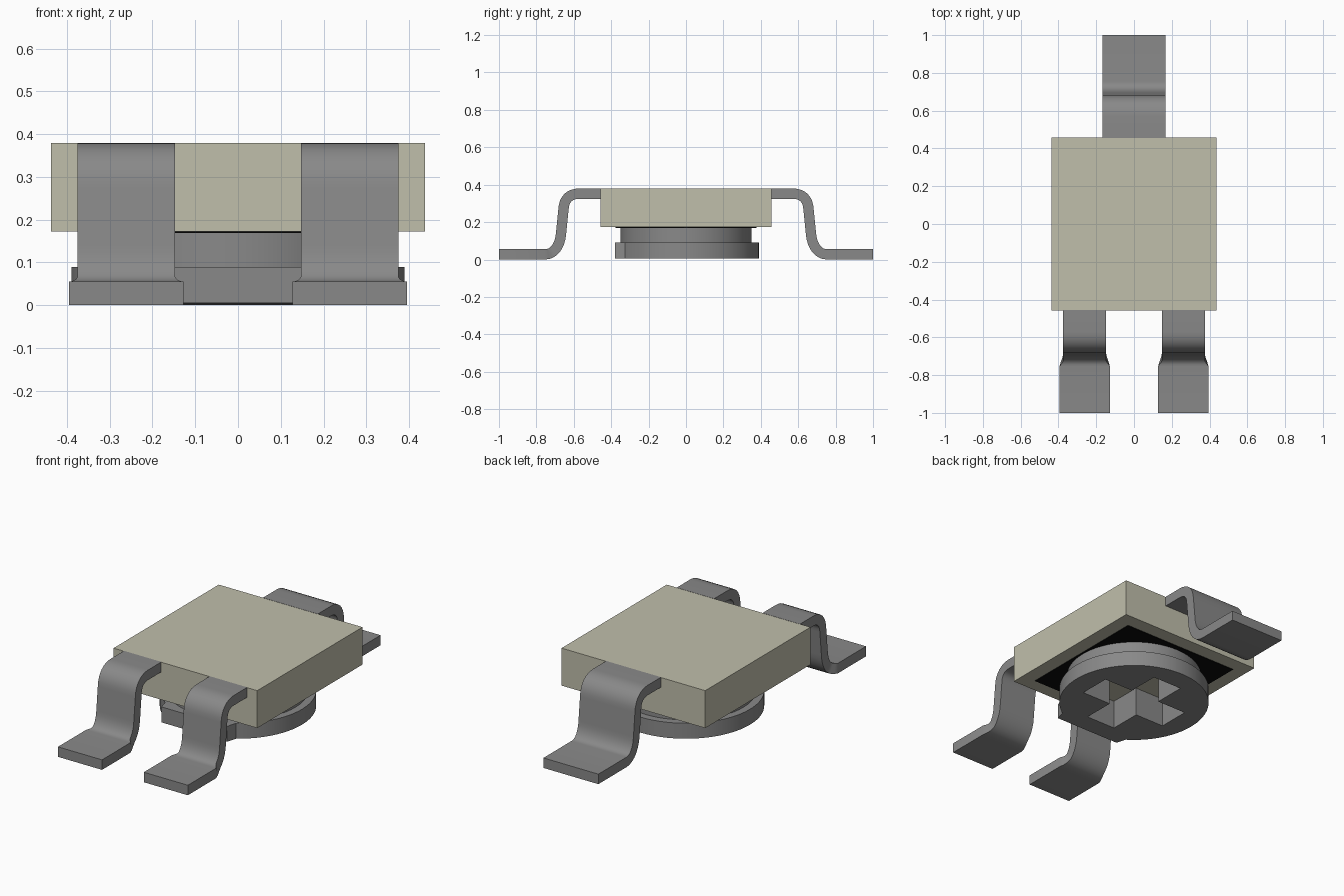
import bpy, bmesh, math
from mathutils import Vector
from mathutils.geometry import interpolate_bezier

cube = bpy.data.objects.get("Cube")
if cube:
    bpy.data.objects.remove(cube, do_unlink=True)


def material(name, rgb):
    m = bpy.data.materials.new(name)
    m.use_nodes = True
    m.diffuse_color = (*rgb, 1)
    bsdf = m.node_tree.nodes["Principled BSDF"]
    bsdf.inputs["Base Color"].default_value = (*rgb, 1)
    bsdf.inputs["Roughness"].default_value = 0.6
    return m


ceramic = material("pale olive", (0.53, 0.52, 0.41))
metal = material("grey metal", (0.25, 0.25, 0.25))
black = material("black", (0.003, 0.003, 0.003))


def finish(bm, name, mat, smooth=True):
    bmesh.ops.recalc_face_normals(bm, faces=bm.faces)
    me = bpy.data.meshes.new(name)
    bm.to_mesh(me)
    bm.free()
    me.materials.append(mat)
    ob = bpy.data.objects.new(name, me)
    bpy.context.collection.objects.link(ob)
    if smooth:
        bpy.ops.object.select_all(action='DESELECT')
        bpy.context.view_layer.objects.active = ob
        ob.select_set(True)
        bpy.ops.object.shade_smooth_by_angle(angle=math.radians(30))
    return ob


def box(name, mat, sx, sy, z0, z1):
    bm = bmesh.new()
    bmesh.ops.create_cube(bm, size=1)
    for v in bm.verts:
        v.co = (v.co.x * sx, v.co.y * sy, z0 + (v.co.z + 0.5) * (z1 - z0))
    return finish(bm, name, mat, smooth=False)


def prism(name, mat, loops, z0, z1):
    """Extrude an outline, with optional hole loops, from z0 to z1."""
    bm = bmesh.new()
    edges = []
    for loop in loops:
        vs = [bm.verts.new((x, y, z0)) for x, y in loop]
        edges += [bm.edges.new((a, b)) for a, b in zip(vs, vs[1:] + vs[:1])]
    bmesh.ops.triangle_fill(bm, edges=edges, use_beauty=True, normal=(0, 0, -1))
    ext = bmesh.ops.extrude_face_region(bm, geom=bm.faces[:], use_keep_orig=True)
    for v in ext["geom"]:
        if isinstance(v, bmesh.types.BMVert):
            v.co.z = z1
    return finish(bm, name, mat)


def arc(r, a0, a1, n):
    return [(r * math.cos(a0 + (a1 - a0) * i / n), r * math.sin(a0 + (a1 - a0) * i / n))
            for i in range(n + 1)]


# Lead centre line in y and z: shelf, bend, leg, bend, foot
T = 0.0275
bend_top = interpolate_bezier(Vector((0.57, 0.3525)), Vector((0.62, 0.3525)),
                              Vector((0.652, 0.325)), Vector((0.655, 0.27)), 9)
bend_low = interpolate_bezier(Vector((0.668, 0.14)), Vector((0.673, 0.075)),
                              Vector((0.705, T)), Vector((0.755, T)), 9)
path = [Vector((0.455, 0.3525))] + [Vector(p[:2]) for p in bend_top + bend_low] + [Vector((1.0, T))]


def lead(name, x, side, half, foot_half):
    """Sweep a flat strip along the path; the foot may be wider."""
    bm = bmesh.new()
    rings = []
    for i, p in enumerate(path):
        a, b = path[max(i - 1, 0)], path[min(i + 1, len(path) - 1)]
        t = (b - a).normalized()
        if i in (1, len(path) - 2):
            t = Vector((1, 0))
        n = Vector((-t.y, t.x)) * T
        f = min(max((p.x - 0.712) / 0.04, 0), 1)
        w = half + (foot_half - half) * f
        rings.append([bm.verts.new((x + sx * w, side * (p.x + s * n.x), p.y + s * n.y))
                      for sx, s in ((-1, -1), (1, -1), (1, 1), (-1, 1))])
    for r, q in zip(rings, rings[1:]):
        for k in range(4):
            bm.faces.new((r[k], r[(k + 1) % 4], q[(k + 1) % 4], q[k]))
    bm.faces.new(rings[0])
    bm.faces.new(rings[-1])
    return finish(bm, name, metal)


# Ceramic body with a dark panel underneath
box("body", ceramic, 0.874, 0.914, 0.173, 0.379)
box("underside_panel", black, 0.715, 0.755, 0.169, 0.174)

# Leads: one wide at the back, two at the front with wider feet
lead("back_lead", 0, 1, 0.167, 0.167)
lead("front_left_lead", 0.261, -1, 0.114, 0.134)
lead("front_right_lead", -0.261, -1, 0.114, 0.134)

# Adjuster rotor: flange with a front flat, round neck, cross-shaped slot
L, W = 0.27, 0.09
cross = [(L, -W), (L, W), (W, W), (W, L), (-W, L), (-W, W),
         (-L, W), (-L, -W), (-W, -W), (-W, -L), (W, -L), (W, -W)]
a = math.asin(0.325 / 0.39)
flange = arc(0.39, -a, math.pi + a, 56) + [(-0.2, -0.38), (0.2, -0.38)]
prism("rotor_flange", metal, [flange, cross], 0.005, 0.09)
prism("rotor_neck", metal, [arc(0.35, 0, math.tau * 63 / 64, 63), cross], 0.09, 0.172)
prism("slot_floor", ceramic, [arc(0.33, 0, math.tau * 31 / 32, 31)], 0.166, 0.171)
